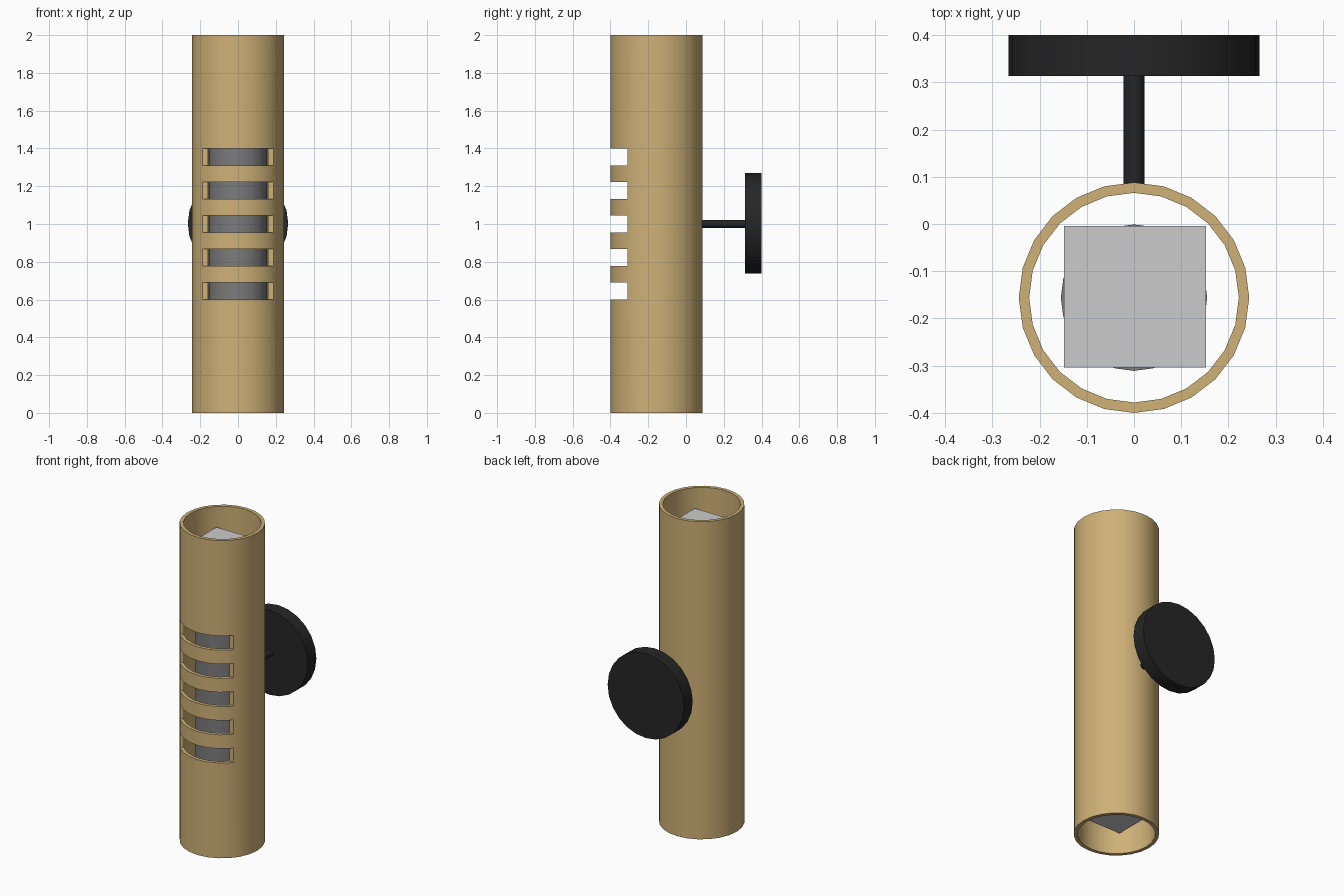
import bpy, bmesh, math
from mathutils import Matrix

if "Cube" in bpy.data.objects:
    bpy.data.objects.remove(bpy.data.objects["Cube"])

SIDES = 24
CY = -0.156          # tube axis position in y


def material(name, rgb):
    m = bpy.data.materials.new(name)
    m.diffuse_color = (*rgb, 1)
    m.use_nodes = True
    m.node_tree.nodes["Principled BSDF"].inputs["Base Color"].default_value = m.diffuse_color
    return m


brass = material("warm_brass", (0.62, 0.44, 0.185))
black = material("matte_black", (0.019, 0.019, 0.019))
grey = material("dark_grey", (0.20, 0.20, 0.20))
pale = material("pale_grey", (0.60, 0.60, 0.60))


def make_object(name, bm, mat=None):
    bmesh.ops.recalc_face_normals(bm, faces=bm.faces)
    mesh = bpy.data.meshes.new(name)
    bm.to_mesh(mesh)
    bm.free()
    ob = bpy.data.objects.new(name, mesh)
    bpy.context.collection.objects.link(ob)
    if mat:
        mesh.materials.append(mat)
    return ob


def smooth(ob):
    bpy.ops.object.select_all(action='DESELECT')
    ob.select_set(True)
    bpy.context.view_layer.objects.active = ob
    bpy.ops.object.shade_smooth_by_angle(angle=math.radians(30))


def cylinder(name, radius, length, loc, mat, along_y=False):
    bm = bmesh.new()
    turn = Matrix.Rotation(math.pi / 2, 4, 'X') if along_y else Matrix()
    bmesh.ops.create_cone(bm, cap_ends=True, segments=SIDES, radius1=radius, radius2=radius,
                          depth=length, matrix=Matrix.Translation(loc) @ turn)
    ob = make_object(name, bm, mat)
    smooth(ob)
    return ob


# open tube: a rectangular wall section revolved around the axis
bm = bmesh.new()
section = [(0.244, 0), (0.244, 2), (0.222, 2), (0.222, 0)]
rings = []
for i in range(SIDES):
    a = 2 * math.pi * i / SIDES
    rings.append([bm.verts.new((r * math.cos(a), CY + r * math.sin(a), z)) for r, z in section])
for i in range(SIDES):
    p, q = rings[i], rings[(i + 1) % SIDES]
    for k in range(4):
        n = (k + 1) % 4
        bm.faces.new((p[k], q[k], q[n], p[n]))
tube = make_object("tube_shade", bm, brass)

# five front slots cut through the wall
bm = bmesh.new()
for i in range(5):
    z = 0.645 + i * 0.1775
    bmesh.ops.create_cube(bm, size=1, matrix=Matrix.Translation((0, -0.41, z))
                          @ Matrix.Diagonal((0.6, 0.2, 0.09, 1)))
cutter = make_object("slot_cutter", bm)
cutter.hide_render = True
mod = tube.modifiers.new("slots", 'BOOLEAN')
mod.operation = 'DIFFERENCE'
mod.solver = 'EXACT'
mod.object = cutter
bpy.context.view_layer.objects.active = tube
bpy.ops.object.modifier_apply(modifier="slots")
bpy.data.objects.remove(cutter)
smooth(tube)

# inner core with a square lamp panel at each end
cylinder("inner_core", 0.155, 1.73, (0, CY, 1), grey)
for name, z in (("upper_lamp_panel", 1.87), ("lower_lamp_panel", 0.13)):
    bm = bmesh.new()
    bmesh.ops.create_cube(bm, size=1, matrix=Matrix.Translation((0.002, -0.154, z))
                          @ Matrix.Diagonal((0.30, 0.30, 0.008, 1)))
    make_object(name, bm, pale)

# wall bracket
cylinder("bracket_stem", 0.022, 0.245, (0, 0.2, 1.0), black, True)
cylinder("wall_plate", 0.266, 0.087, (0, 0.3565, 1.003), black, True)
